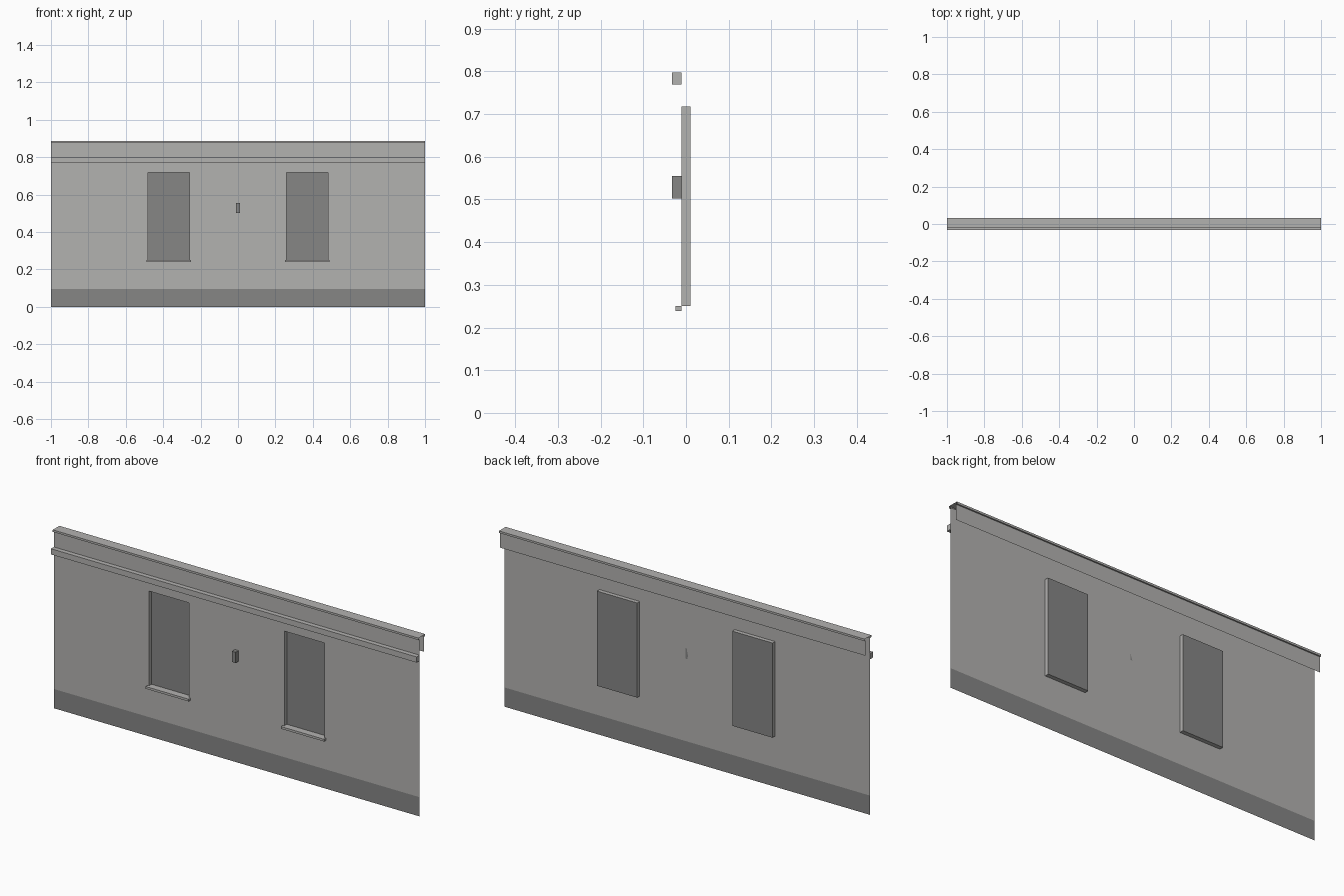
import bpy
import bmesh

cube = bpy.data.objects.get("Cube")
if cube:
    bpy.data.objects.remove(cube, do_unlink=True)


def material(name, color):
    m = bpy.data.materials.new(name)
    m.use_nodes = True
    m.diffuse_color = color
    m.node_tree.nodes["Principled BSDF"].inputs["Base Color"].default_value = color
    return m


light = material("light_grey_plaster", (0.45, 0.445, 0.435, 1))
dark = material("dark_grey", (0.24, 0.24, 0.235, 1))

WALL_Y, PANE_Y = -0.01, 0.01
WIN_X0, WIN_X1, WIN_Z0, WIN_Z1 = 0.26, 0.48, 0.25, 0.718
PLINTH_Z, TOP_Z = 0.095, 0.885


def make(name, quads, mats, rule=None):
    """Join quads into one mesh; rule picks the material from a face."""
    bm = bmesh.new()
    for q in quads:
        bm.faces.new([bm.verts.new(p) for p in q])
    bmesh.ops.remove_doubles(bm, verts=bm.verts, dist=1e-5)
    if rule:
        for f in bm.faces:
            f.material_index = rule(f)
    me = bpy.data.meshes.new(name)
    bm.to_mesh(me)
    bm.free()
    ob = bpy.data.objects.new(name, me)
    bpy.context.collection.objects.link(ob)
    for m in mats:
        me.materials.append(m)
    return ob


def box(name, lo, hi, mat):
    bpy.ops.mesh.primitive_cube_add(size=1, location=[(a + b) / 2 for a, b in zip(lo, hi)])
    ob = bpy.context.object
    ob.name = name
    ob.scale = [b - a for a, b in zip(lo, hi)]
    ob.data.materials.append(mat)
    return ob


def sheet(x0, x1, z0, z1, y):
    return [(x0, y, z0), (x1, y, z0), (x1, y, z1), (x0, y, z1)]


# Thin wall with two window openings and a dark plinth band
xs = [-1, -WIN_X1, -WIN_X0, WIN_X0, WIN_X1, 1]
zs = [0, PLINTH_Z, WIN_Z0, WIN_Z1, TOP_Z - 0.01]
wall = [sheet(xs[i], xs[i + 1], zs[k], zs[k + 1], WALL_Y)
        for i in range(5) for k in range(4) if not (i in (1, 3) and k == 2)]
make("wall", wall, [light, dark], lambda f: int(f.calc_center_median().z < PLINTH_Z))

# Recessed windows: reveals, pane and sill
for side, s in (("right", -1), ("left", 1)):
    x0, x1 = sorted((s * WIN_X0, s * WIN_X1))
    ring = [(x0, WIN_Z0), (x0, WIN_Z1), (x1, WIN_Z1), (x1, WIN_Z0)]
    reveals = []
    for (ax, az), (bx, bz) in zip(ring, ring[1:] + ring[:1]):
        reveals.append([(ax, WALL_Y, az), (bx, WALL_Y, bz), (bx, PANE_Y, bz), (ax, PANE_Y, az)])
    make(side + "_window_reveal", reveals, [light])
    make(side + "_window_pane", [sheet(x0, x1, WIN_Z0, WIN_Z1, PANE_Y)], [dark])
    box(side + "_window_sill", (x0 - 0.008, -0.025, 0.239), (x1 + 0.008, WALL_Y, WIN_Z0), light)

# Moulding strip and small wall box
box("moulding_strip", (-1, -0.033, 0.769), (1, WALL_Y, 0.797), light)
box("wall_box", (-0.01, -0.033, 0.502), (0.01, WALL_Y, 0.555), dark)

# Open-ended coping profile (y, z) with the rear flap hanging down
profile = [(WALL_Y, TOP_Z - 0.01), (-0.019, TOP_Z - 0.01), (-0.019, TOP_Z), (0.033, TOP_Z),
           (0.033, TOP_Z - 0.01), (0.026, TOP_Z - 0.01), (0.026, 0.8)]
make("coping", [[(-1, *a), (1, *a), (1, *b), (-1, *b)] for a, b in zip(profile, profile[1:])], [light])
